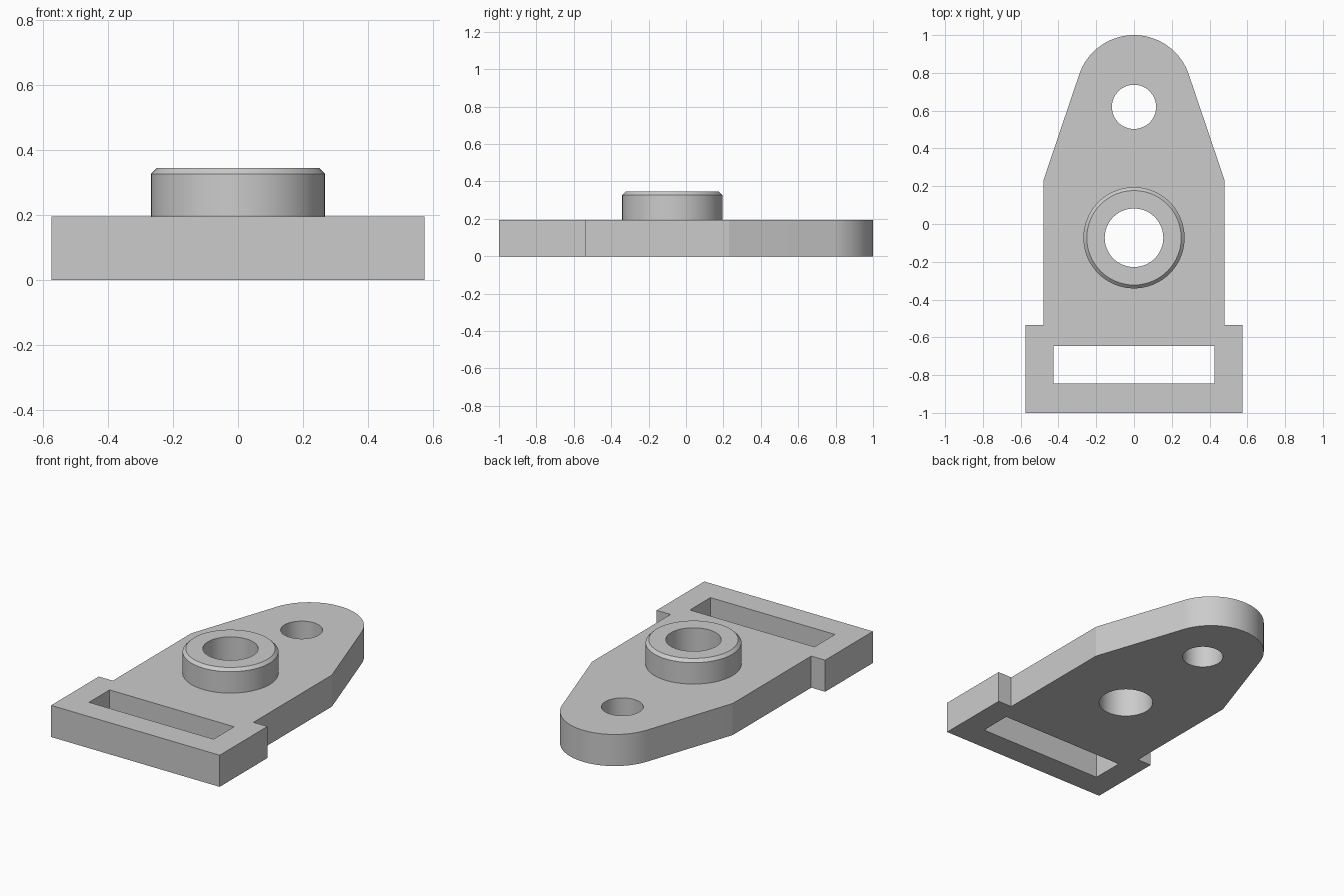
import bpy
import bmesh
from math import cos, sin, pi, radians, atan2

if "Cube" in bpy.data.objects:
    bpy.data.objects.remove(bpy.data.objects["Cube"], do_unlink=True)

GREY = (0.6, 0.6, 0.6, 1.0)
PLATE_H, BOSS_H = 0.195, 0.345
BOSS_Y, BORE_R, BOSS_R, CHAMFER = -0.073, 0.155, 0.268, 0.018
SEGMENTS = 64

grey = bpy.data.materials.new("plain grey")
grey.use_nodes = True
grey.diffuse_color = GREY
grey.node_tree.nodes["Principled BSDF"].inputs["Base Color"].default_value = GREY


def finish(bm, name):
    """Turn a bmesh into a named object with sharp-edged smooth shading."""
    bmesh.ops.recalc_face_normals(bm, faces=bm.faces)
    mesh = bpy.data.meshes.new(name)
    bm.to_mesh(mesh)
    bm.free()
    mesh.materials.append(grey)
    obj = bpy.data.objects.new(name, mesh)
    bpy.context.collection.objects.link(obj)
    bpy.ops.object.select_all(action="DESELECT")
    obj.select_set(True)
    bpy.context.view_layer.objects.active = obj
    bpy.ops.object.shade_smooth_by_angle(angle=radians(15))
    return obj


def arc(cy, r, start, end, steps):
    angles = [start + (end - start) * i / steps for i in range(steps + 1)]
    return [(r * cos(a), cy + r * sin(a)) for a in angles]


def circle(cy, r):
    return arc(cy, r, 0, 2 * pi, SEGMENTS)[:-1]


def add_loop(bm, points):
    verts = [bm.verts.new((x, y, 0)) for x, y in points]
    for a, b in zip(verts, verts[1:] + verts[:1]):
        bm.edges.new((a, b))


# Plate outline: wide foot, straight body, tapered sides and rounded nose
right_side = [(0.575, -1), (0.575, -0.535), (0.48, -0.535), (0.48, 0.23)]
tilt = atan2(0.19, 0.57)
nose = arc(0.694, 0.306, tilt, pi - tilt, 40)
left_side = [(-x, y) for x, y in reversed(right_side)]

# Plate with slot, boss bore and nose hole
bm = bmesh.new()
add_loop(bm, right_side + nose + left_side)
add_loop(bm, [(-0.425, -0.845), (0.425, -0.845), (0.425, -0.645), (-0.425, -0.645)])
add_loop(bm, circle(BOSS_Y, BORE_R))
add_loop(bm, circle(0.62, 0.117))
bmesh.ops.triangle_fill(bm, use_beauty=True, edges=bm.edges[:], normal=(0, 0, 1))
extruded = bmesh.ops.extrude_face_region(bm, geom=bm.faces[:], use_keep_orig=True)
top = [g for g in extruded["geom"] if isinstance(g, bmesh.types.BMVert)]
bmesh.ops.translate(bm, verts=top, vec=(0, 0, PLATE_H))
finish(bm, "plate")

# Raised collar: ring profile with chamfered rim, turned about the bore
profile = [(BORE_R, PLATE_H), (BOSS_R, PLATE_H), (BOSS_R, BOSS_H - CHAMFER),
           (BOSS_R - CHAMFER, BOSS_H), (BORE_R, BOSS_H)]
bm = bmesh.new()
rings = [[bm.verts.new((x, y, z)) for x, y in circle(BOSS_Y, r)] for r, z in profile]
for low, high in zip(rings, rings[1:] + rings[:1]):
    for i in range(SEGMENTS):
        j = (i + 1) % SEGMENTS
        bm.faces.new((low[i], low[j], high[j], high[i]))
finish(bm, "collar")
